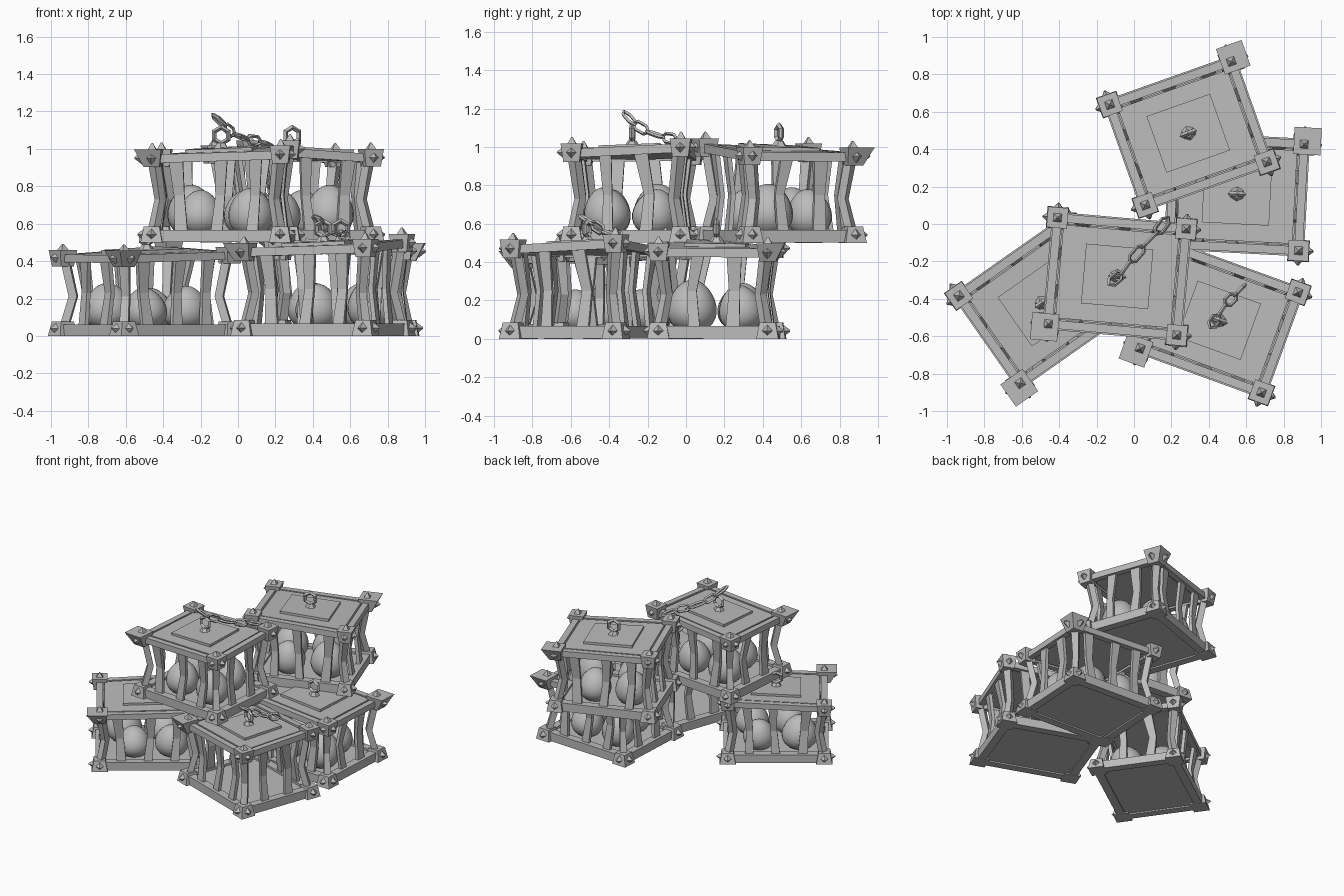
import bpy, bmesh, math, random
from mathutils import Vector, Matrix

random.seed(4)
cube = bpy.data.objects.get("Cube")
if cube:
    bpy.data.objects.remove(cube)

grey = bpy.data.materials.new("plain_grey")
grey.use_nodes = True
colour = (0.5, 0.5, 0.5, 1)
grey.diffuse_color = colour
grey.node_tree.nodes["Principled BSDF"].inputs["Base Color"].default_value = colour

HX, HY = 0.345, 0.285          # half size of a cage at its corners
UP = Vector((0, 0, 1))
CORNERS = [(1, 1), (-1, 1), (-1, -1), (1, -1)]
TOPS = {(1, 1): 0.452, (1, -1): 0.455, (-1, 1): 0.472, (-1, -1): 0.5}


def lid_z(u, v):
    """Height of the crooked lid at a point."""
    a, b = (u / HX + 1) / 2, (v / HY + 1) / 2
    low = TOPS[-1, -1] * (1 - a) + TOPS[1, -1] * a
    high = TOPS[-1, 1] * (1 - a) + TOPS[1, 1] * a
    return low * (1 - b) + high * b


def loft(bm, rings, closed=False):
    """Skin a list of equal rings, capped or joined end to start."""
    loops = [[bm.verts.new(p) for p in ring] for ring in rings]
    n = len(loops[0])
    pairs = list(zip(loops, loops[1:]))
    if closed:
        pairs.append((loops[-1], loops[0]))
    else:
        bm.faces.new(loops[0])
        bm.faces.new(loops[-1])
    for a, b in pairs:
        for i in range(n):
            j = (i + 1) % n
            bm.faces.new((a[i], a[j], b[j], b[i]))


def strip(bm, points, widths, side, thick):
    """Rectangular bar through points; side is its width direction."""
    normal = side.cross(UP).normalized()
    rings = []
    for p, w in zip(points, widths):
        s, t = side * w / 2, normal * thick / 2
        rings.append([p - s - t, p + s - t, p + s + t, p - s + t])
    loft(bm, rings)


def beam(bm, p, q, width, height):
    side = (q - p).cross(UP).normalized() * width / 2
    h = UP * height / 2
    loft(bm, [[c - side - h, c + side - h, c + side + h, c - side + h] for c in (p, q)])


def plate(bm, hx, hy, bottom, top):
    """Quadrilateral slab; bottom and top are height functions."""
    loft(bm, [[Vector((a * hx, b * hy, f(a * hx, b * hy))) for a, b in CORNERS]
              for f in (bottom, top)])


def stud(bm, point, axis, twist=0):
    m = Matrix.Translation(point) @ axis.to_track_quat('Z', 'Y').to_matrix().to_4x4()
    m = m @ Matrix.Rotation(twist, 4, 'Z')
    bmesh.ops.create_cone(bm, cap_ends=True, segments=4, radius1=0.035,
                          radius2=0.004, depth=0.04, matrix=m)


def link(bm, centre, along, normal, half_len, half_wid, thick):
    """Six-sided chain link."""
    along = along.normalized()
    across = normal.cross(along).normalized()
    normal = along.cross(across)
    rings = []
    for i in range(6):
        a = math.tau * i / 6
        out = along * math.cos(a) + across * math.sin(a)
        c = centre + along * math.cos(a) * half_len + across * math.sin(a) * half_wid
        rings.append([c + out * thick, c + normal * thick, c - out * thick, c - normal * thick])
    loft(bm, rings, closed=True)


def finish(bm, name, smooth=False):
    bmesh.ops.recalc_face_normals(bm, faces=bm.faces)
    mesh = bpy.data.meshes.new(name)
    bm.to_mesh(mesh)
    bm.free()
    mesh.materials.append(grey)
    if smooth:
        mesh.shade_smooth()
    return mesh


def add(name, mesh):
    obj = bpy.data.objects.new(name, mesh)
    bpy.context.scene.collection.objects.link(obj)
    return obj


def make_base():
    bm = bmesh.new()
    plate(bm, HX, HY, lambda u, v: 0.012, lambda u, v: 0.05)
    for (a, b), (c, d) in zip(CORNERS, CORNERS[1:] + CORNERS[:1]):
        beam(bm, Vector((a * HX, b * HY, 0.034)), Vector((c * HX, d * HY, 0.034)), 0.06, 0.066)
    # tapered corner feet with studs on the outer sides
    for a, b in CORNERS:
        p = Vector((a * HX, b * HY, 0))
        rings = [[p + Vector((c * r, d * r, z)) for c, d in CORNERS]
                 for r, z in ((0.058, 0), (0.042, 0.085))]
        loft(bm, rings)
        stud(bm, p + Vector((a * 0.06, 0, 0.042)), Vector((a, 0, 0)))
        stud(bm, p + Vector((0, b * 0.06, 0.042)), Vector((0, b, 0)))
    return finish(bm, "base")


def make_lid():
    bm = bmesh.new()
    plate(bm, HX - 0.035, HY - 0.035, lambda u, v: lid_z(u, v) - 0.02,
          lambda u, v: lid_z(u, v) + 0.016)
    plate(bm, 0.18, 0.16, lambda u, v: lid_z(u, v), lambda u, v: lid_z(u, v) + 0.036)
    for (a, b), (c, d) in zip(CORNERS, CORNERS[1:] + CORNERS[:1]):
        beam(bm, Vector((a * HX, b * HY, TOPS[a, b] - 0.005)),
             Vector((c * HX, d * HY, TOPS[c, d] - 0.005)), 0.045, 0.046)
    # flared corner caps, one of them oversized
    for a, b in CORNERS:
        p = Vector((a * HX, b * HY, TOPS[a, b]))
        big = 0.035 if (a, b) == (1, 1) else 0
        rings = []
        for r, z, flare in ((0.042, -0.05, 0), (0.055, 0.045, big)):
            rings.append([p + Vector((c * r + a * flare * (c == a),
                                      d * r + b * flare * (d == b), z)) for c, d in CORNERS])
        loft(bm, rings)
        stud(bm, p + UP * 0.06, UP, math.pi / 4)
        stud(bm, p + Vector((a * (0.058 + big / 2), 0, 0)), Vector((a, 0, 0)))
        stud(bm, p + Vector((0, b * (0.058 + big / 2), 0)), Vector((0, b, 0)))
    return finish(bm, "lid")


def make_bars():
    bm = bmesh.new()
    # kinked corner posts
    for a, b in CORNERS:
        side = Vector((a, -b, 0)).normalized()
        pts = [Vector((a * (HX - k), b * (HY - k), z))
               for k, z in ((0.005, 0.05), (0.04, 0.23), (0.01, TOPS[a, b] - 0.02))]
        strip(bm, pts, (0.05, 0.042, 0.055), side, 0.045)
    # crooked slats: three on long sides, two on short sides
    rows = [(Vector((1, 0, 0)), Vector((0, s * (HY - 0.005), 0)), (-0.19, 0, 0.19)) for s in (1, -1)]
    rows += [(Vector((0, 1, 0)), Vector((s * (HX - 0.005), 0, 0)), (-0.1, 0.1)) for s in (1, -1)]
    for side, edge, places in rows:
        for place in places:
            lean = random.uniform(-0.035, 0.035)
            kink = random.uniform(-0.02, 0.02)
            foot = edge + side * place
            mid = foot * 1 - edge.normalized() * 0.025 + side * kink + UP * 0.25
            head = foot + side * lean
            head.z = lid_z(head.x, head.y) - 0.01
            w = random.uniform(0.055, 0.075)
            strip(bm, [foot + UP * 0.05, mid, head], (w, w * 0.8, w * 1.1), side, 0.025)
    return finish(bm, "bars")


def make_ring():
    bm = bmesh.new()
    z = lid_z(0, 0) + 0.036
    bmesh.ops.create_cone(bm, cap_ends=True, segments=6, radius1=0.042, radius2=0.022,
                          depth=0.03, matrix=Matrix.Translation((0, 0, z + 0.012)))
    link(bm, Vector((0, 0, z + 0.066)), UP, Vector((0, 1, 0)), 0.043, 0.043, 0.014)
    return finish(bm, "ring")


def make_eggs():
    bm = bmesh.new()
    for u, v, r in ((0.17, -0.12, 0.128), (-0.17, 0.12, 0.12), (-0.12, -0.13, 0.115), (0.1, 0.13, 0.115)):
        made = bmesh.ops.create_uvsphere(bm, u_segments=20, v_segments=14, radius=1)
        tilt = Matrix.Rotation(random.uniform(-0.25, 0.25), 3, 'X')
        for vert in made["verts"]:
            x, y, z = vert.co
            taper = r * (1 - 0.17 * z)
            vert.co = tilt @ Vector((x * taper, y * taper, z * r * 1.08)) + Vector((u, v, 0.042 + r))
    return finish(bm, "eggs", smooth=True)


# shared parts, placed for every cage
parts = {"base": make_base(), "lid": make_lid(), "bars": make_bars(),
         "ring": make_ring(), "eggs": make_eggs()}
cages = [("back_upper", 0.29, 0.485, 0.5, 19.5, 1, True),
         ("front_upper", -0.09, -0.28, 0.5, 175, 1, True),
         ("side_lower", -0.49, -0.42, 0, 215, 0.92, True),
         ("front_lower", 0.455, -0.515, 0, 160, 1, False),
         ("back_lower", 0.55, 0.16, 0, -3, 1, True)]
for label, x, y, z, angle, tall, filled in cages:
    for part, mesh in parts.items():
        if part == "eggs" and not filled:
            continue
        obj = add(label + "_cage_" + part, mesh)
        obj.location = (x, y, z)
        obj.rotation_euler.z = math.radians(angle)
        obj.scale.z = tall

# chains draped from two of the rings
chains = {
    "upper_chain": [(-0.13, -0.32, 1.18), (-0.07, -0.27, 1.12), (-0.02, -0.2, 1.08),
                    (0.05, -0.12, 1.05), (0.12, -0.05, 1.04), (0.18, 0.03, 1.01)],
    "lower_chain": [(0.41, -0.55, 0.64), (0.45, -0.49, 0.6), (0.49, -0.43, 0.56),
                    (0.54, -0.38, 0.54), (0.59, -0.33, 0.53)],
}
for name, path in chains.items():
    bm = bmesh.new()
    pts = [Vector(p) for p in path]
    for i, (p, q) in enumerate(zip(pts, pts[1:])):
        d = q - p
        flat = d.cross(UP).normalized()
        normal = flat if i % 2 else flat.cross(d).normalized()
        link(bm, (p + q) / 2, d, normal, d.length * 0.58, 0.026, 0.01)
    add(name, finish(bm, name))
